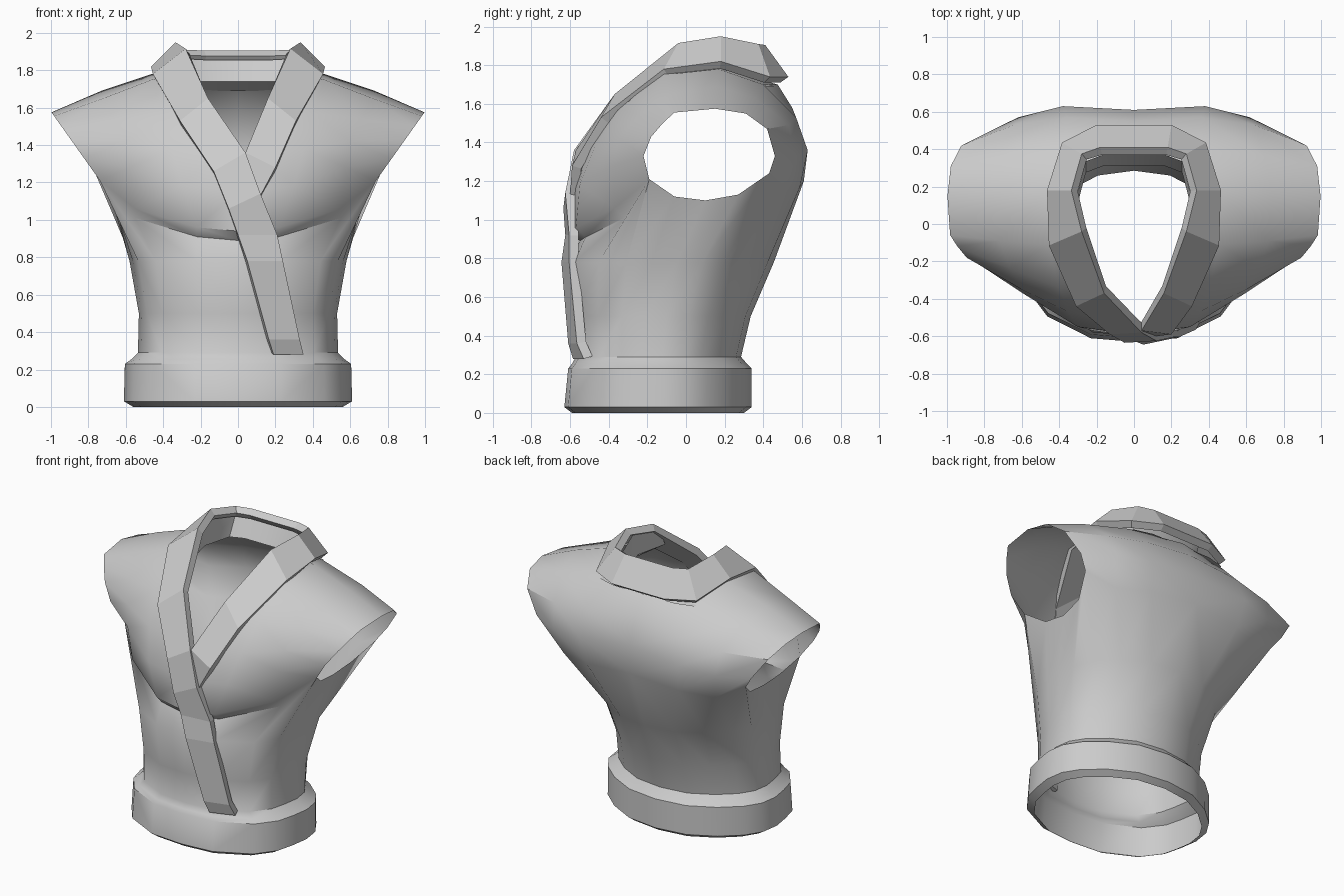
import bpy
import bmesh
import math
from mathutils import Vector

default_cube = bpy.data.objects.get("Cube")
if default_cube:
    bpy.data.objects.remove(default_cube, do_unlink=True)

# One plain cloth colour
cloth = bpy.data.materials.new("grey_cloth")
cloth.use_nodes = True
cloth.diffuse_color = (0.6, 0.6, 0.6, 1)
cloth.node_tree.nodes["Principled BSDF"].inputs["Base Color"].default_value = cloth.diffuse_color


def loft(name, grids, mirrored=False, thickness=0.0, smooth_angle=30):
    """Skin joined grids of point rows; mirror them in x, or thicken with flat faces."""
    mesh = bpy.data.meshes.new(name)
    bm = bmesh.new()
    for rows in grids:
        grid = [[bm.verts.new(point) for point in row] for row in rows]
        for lower, upper in zip(grid, grid[1:]):
            for i in range(len(lower) - 1):
                bm.faces.new((lower[i], lower[i + 1], upper[i + 1], upper[i]))
    bmesh.ops.remove_doubles(bm, verts=bm.verts, dist=0.0005)
    if len(grids) > 1:
        bmesh.ops.recalc_face_normals(bm, faces=bm.faces)
    bm.to_mesh(mesh)
    bm.free()
    mesh.materials.append(cloth)
    part = bpy.data.objects.new(name, mesh)
    bpy.context.collection.objects.link(part)
    if mirrored:
        part.modifiers.new("Mirror", "MIRROR")
    if thickness:
        solid = part.modifiers.new("Solidify", "SOLIDIFY")
        solid.thickness = thickness
        solid.offset = -1
    else:
        bpy.ops.object.select_all(action="DESELECT")
        part.select_set(True)
        bpy.context.view_layer.objects.active = part
        bpy.ops.object.shade_smooth_by_angle(angle=math.radians(smooth_angle))
    return part


# Half outline of the body from centre front round to centre back
OUTLINE_X = (0, .38, .76, .92, .97, 1, .97, .86, .65, .36, 0)
OUTLINE_Y = (-1, -.96, -.72, -.45, -.2, .05, .3, .52, .75, .94, 1)


def body_ring(height, half_width, front, back):
    middle, depth = (front + back) / 2, (back - front) / 2
    return [Vector((half_width * u, middle + depth * v, height))
            for u, v in zip(OUTLINE_X, OUTLINE_Y)]


def armhole(y, z):
    """Point on the slanting plane of the armhole."""
    return Vector((0.66 + 0.71 * (z - 1.1), y, z))


def spoke(hole, *points):
    return [armhole(*hole)] + [Vector(p) for p in points]


# Spokes running from the armhole to the centre front, neck and centre back
front_spokes = [
    spoke((-.19, 1.21), (.55, -.37, 1.06), (.22, -.57, .96), (0, -.6, .94)),
    spoke((-.22, 1.33), (.58, -.38, 1.28), (.3, -.55, 1.18), (0, -.59, 1.15)),
    spoke((-.18, 1.43), (.6, -.35, 1.42), (.35, -.47, 1.38), (.1, -.52, 1.36)),
    spoke((-.12, 1.5), (.66, -.24, 1.54), (.4, -.34, 1.57), (.22, -.38, 1.56)),
    spoke((-.06, 1.555), (.72, -.09, 1.65), (.46, -.11, 1.75), (.36, -.13, 1.77)),
]
back_spokes = [
    spoke((.15, 1.575), (.73, .16, 1.69), (.46, .17, 1.78), (.42, .18, 1.785)),
    spoke((.31, 1.55), (.7, .36, 1.63), (.37, .4, 1.7), (0, .475, 1.7)),
    spoke((.42, 1.47), (.64, .53, 1.49), (.36, .57, 1.53), (0, .55, 1.58)),
    spoke((.46, 1.33), (.62, .57, 1.33), (.38, .63, 1.36), (0, .61, 1.4)),
    spoke((.43, 1.24), (.58, .51, 1.15), (.35, .59, 1.17), (0, .61, 1.2)),
]

# Lower edge of the chest panel overhangs the torso below it
chest_edge = list(reversed(front_spokes[0]))
tuck = Vector((0, .05, -.05))
under_arm = [armhole(-.06, 1.12), armhole(.1, 1.1), armhole(.27, 1.13)]
chest_tuck = [p + tuck for p in chest_edge[:3]]
rim = [chest_edge[3]] + under_arm + back_spokes[-1]

# Body: waistband and torso, chest ledge, then the upper part round the armholes
loft("vest_body", [
    [body_ring(0, .56, -.59, .3), body_ring(.03, .61, -.63, .34),
     body_ring(.23, .605, -.61, .34), body_ring(.255, .57, -.59, .315),
     body_ring(.29, .535, -.57, .285), body_ring(.5, .53, -.585, .335),
     body_ring(.78, .58, -.6, .455), chest_tuck + rim],
    [chest_tuck + rim[:1], chest_edge],
    front_spokes + back_spokes,
], mirrored=True, smooth_angle=38)

# Collar stations as inner and outer edge, from centre back to the front
collar_half = [
    ((.18, .41, 1.905), (.2, .53, 1.74)),
    ((.28, .375, 1.91), (.385, .435, 1.74)),
    ((.335, .18, 1.95), (.465, .18, 1.82)),
    ((.28, -.04, 1.915), (.455, -.115, 1.78)),
    ((.16, -.37, 1.65), (.31, -.44, 1.53)),
    ((.04, -.57, 1.36), (.2, -.59, 1.28)),
]
# The overlapping lapel runs on down to the waistband
long_lapel = [
    ((.35, -.53, .28), (.19, -.585, .28)),
    ((.33, -.565, .36), (.165, -.61, .36)),
    ((.24, -.605, .78), (.05, -.645, .78)),
    ((.21, -.605, .92), (0, -.625, .92)),
    ((.12, -.625, 1.14), (-.05, -.635, 1.06)),
    ((.04, -.58, 1.36), (-.13, -.59, 1.26)),
]
short_end = [((-.03, -.57, 1.2), (.12, -.6, 1.13))]


def flip(station):
    return tuple((-x, y, z) for x, y, z in station)


stations = (long_lapel + [flip(s) for s in reversed(collar_half[:-1])]
            + collar_half + short_end)
# Row order keeps the normals facing outward, so thickness grows inward
inner_edge = [inner for inner, outer in stations]
outer_edge = [outer for inner, outer in stations]
loft("collar_and_lapels", [[inner_edge, outer_edge]], thickness=.05)

# Lining inside the neck, with a ledge running back out to the body
collar_top = [Vector((0, .41, 1.905))] + [Vector(inner) for inner, outer in collar_half[:4]]
neck_top = [Vector((p.x * .92, p.y - .04, p.z - .05)) for p in collar_top]
neck_low = [Vector((p.x * .92, p.y - .1, 1.74)) for p in collar_top]
neck_rim = [Vector((p.x * 1.28, p.y + .05, 1.69)) for p in collar_top]
loft("neck_lining", [[neck_top, neck_low, neck_rim]], mirrored=True)
